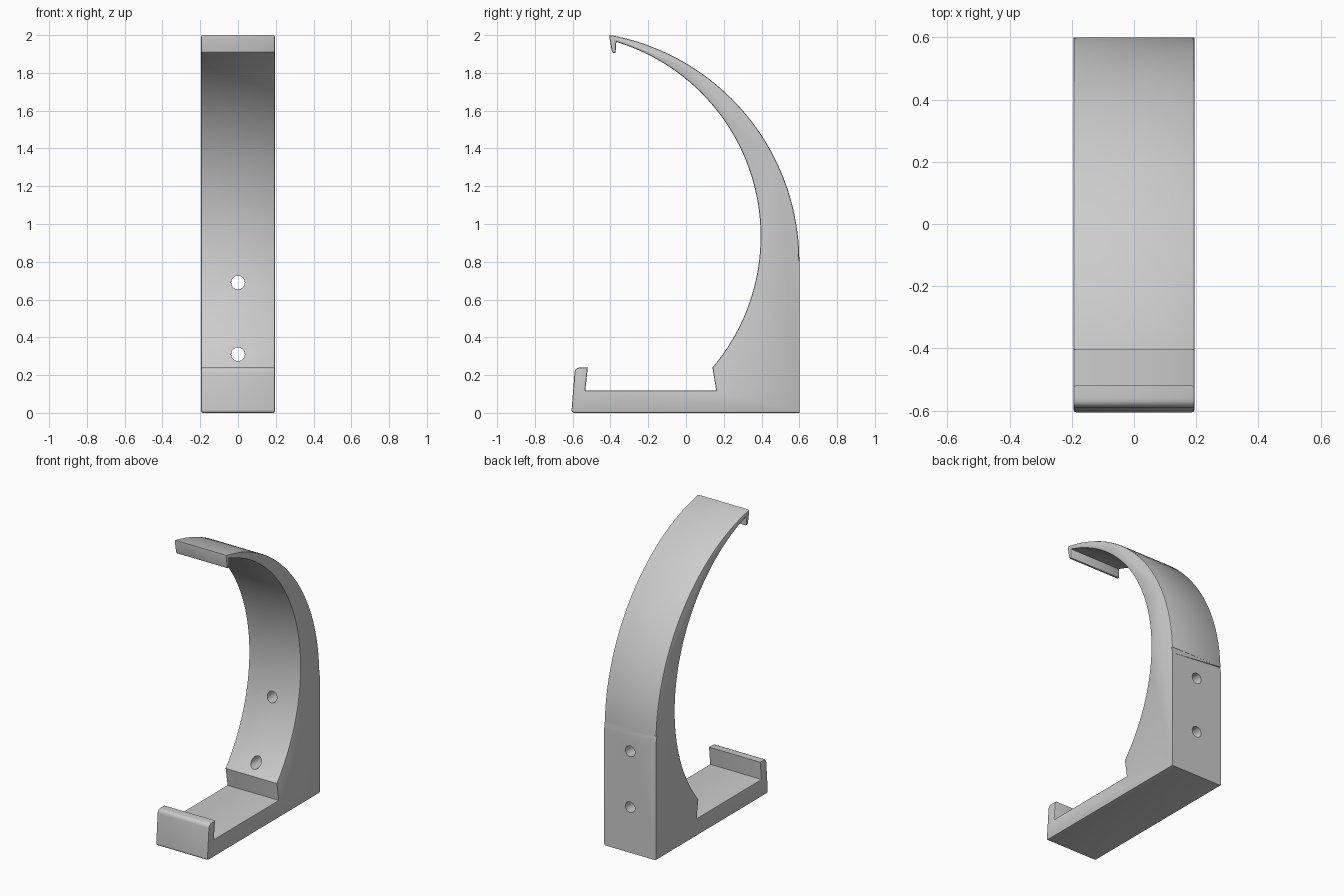
import bpy, bmesh, math
from mathutils import Matrix, Vector

old = bpy.data.objects.get("Cube")
if old:
    bpy.data.objects.remove(old, do_unlink=True)

HALF = 0.195      # half width of the bracket
EDGE = 0.008      # softened side edges

# Material
grey = bpy.data.materials.new("light_grey")
grey.use_nodes = True
colour = (0.6, 0.6, 0.6, 1)
grey.diffuse_color = colour
grey.node_tree.nodes["Principled BSDF"].inputs["Base Color"].default_value = colour


def arc(centre, radius, start, end, steps):
    """Points (y, z) on an arc between two heights, right of the centre."""
    a = math.asin((start - centre[1]) / radius)
    b = math.asin((end - centre[1]) / radius)
    angles = [a + (b - a) * i / steps for i in range(steps + 1)]
    return [(centre[0] + radius * math.cos(t), centre[1] + radius * math.sin(t))
            for t in angles]


def rounded(before, corner, after, size, steps=5):
    """Replace a profile corner by a small curve."""
    p, c, n = Vector(before), Vector(corner), Vector(after)
    a = c + (p - c).normalized() * size
    b = c + (n - c).normalized() * size
    return [tuple(a.lerp(c, i / steps).lerp(c.lerp(b, i / steps), i / steps))
            for i in range(steps + 1)]


# Side profile: back wall, outer arc, hook, inner arc, tray, front lip
toe, lip_top, lip_in = (-0.607, 0), (-0.588, 0.24), (-0.52, 0.24)
heel = (0.6, 0)
profile = [heel]
profile += arc((-0.62, 0.8), 1.22, 0.8, 1.996, 40)
profile += [(-0.405, 2.0), (-0.406, 1.99), (-0.392, 1.912), (-0.386, 1.905), (-0.373, 1.905)]
profile += arc((-0.68, 0.935), 1.075, 1.964, 0.24, 48)
profile += [(0.16, 0.118), (-0.533, 0.118), lip_in]
profile += rounded(lip_in, lip_top, toe, 0.028)
profile += rounded(lip_top, toe, heel, 0.018)

# Bracket body
bm = bmesh.new()
face = bm.faces.new([bm.verts.new((-HALF, y, z)) for y, z in profile])
new = bmesh.ops.extrude_face_region(bm, geom=[face])["geom"]
bmesh.ops.translate(bm, vec=(2 * HALF, 0, 0),
                    verts=[v for v in new if isinstance(v, bmesh.types.BMVert)])
bmesh.ops.recalc_face_normals(bm, faces=bm.faces)


def is_soft(edge):
    """Side outline edges, except those of the flat back wall."""
    a, b = (v.co for v in edge.verts)
    return abs(a.x - b.x) < 1e-5 and min(a.y, b.y) < 0.599


bmesh.ops.bevel(bm, geom=[e for e in bm.edges if is_soft(e)], offset=EDGE,
                offset_type='OFFSET', segments=2, profile=0.5, affect='EDGES')
mesh = bpy.data.meshes.new("bracket")
bm.to_mesh(mesh)
bm.free()
mesh.materials.append(grey)
bracket = bpy.data.objects.new("bracket", mesh)
bpy.context.collection.objects.link(bracket)

# Two screw holes through the back wall
bm = bmesh.new()
for z in (0.31, 0.69):
    bmesh.ops.create_cone(bm, cap_ends=True, segments=32, radius1=0.036, radius2=0.036,
                          depth=1, matrix=Matrix.Translation((0, 0.6, z))
                          @ Matrix.Rotation(math.pi / 2, 4, 'X'))
hole_mesh = bpy.data.meshes.new("hole_cutter")
bm.to_mesh(hole_mesh)
bm.free()
hole_mesh.materials.append(grey)
cutter = bpy.data.objects.new("hole_cutter", hole_mesh)
cutter.hide_render = True
bpy.context.collection.objects.link(cutter)

cut = bracket.modifiers.new("screw_holes", 'BOOLEAN')
cut.operation = 'DIFFERENCE'
cut.solver = 'EXACT'
cut.object = cutter
bpy.context.view_layer.objects.active = bracket
bracket.select_set(True)
bpy.ops.object.modifier_apply(modifier=cut.name)
bpy.data.objects.remove(cutter, do_unlink=True)

# Smooth curves, sharp corners
bpy.ops.object.shade_smooth_by_angle(angle=math.radians(25))
